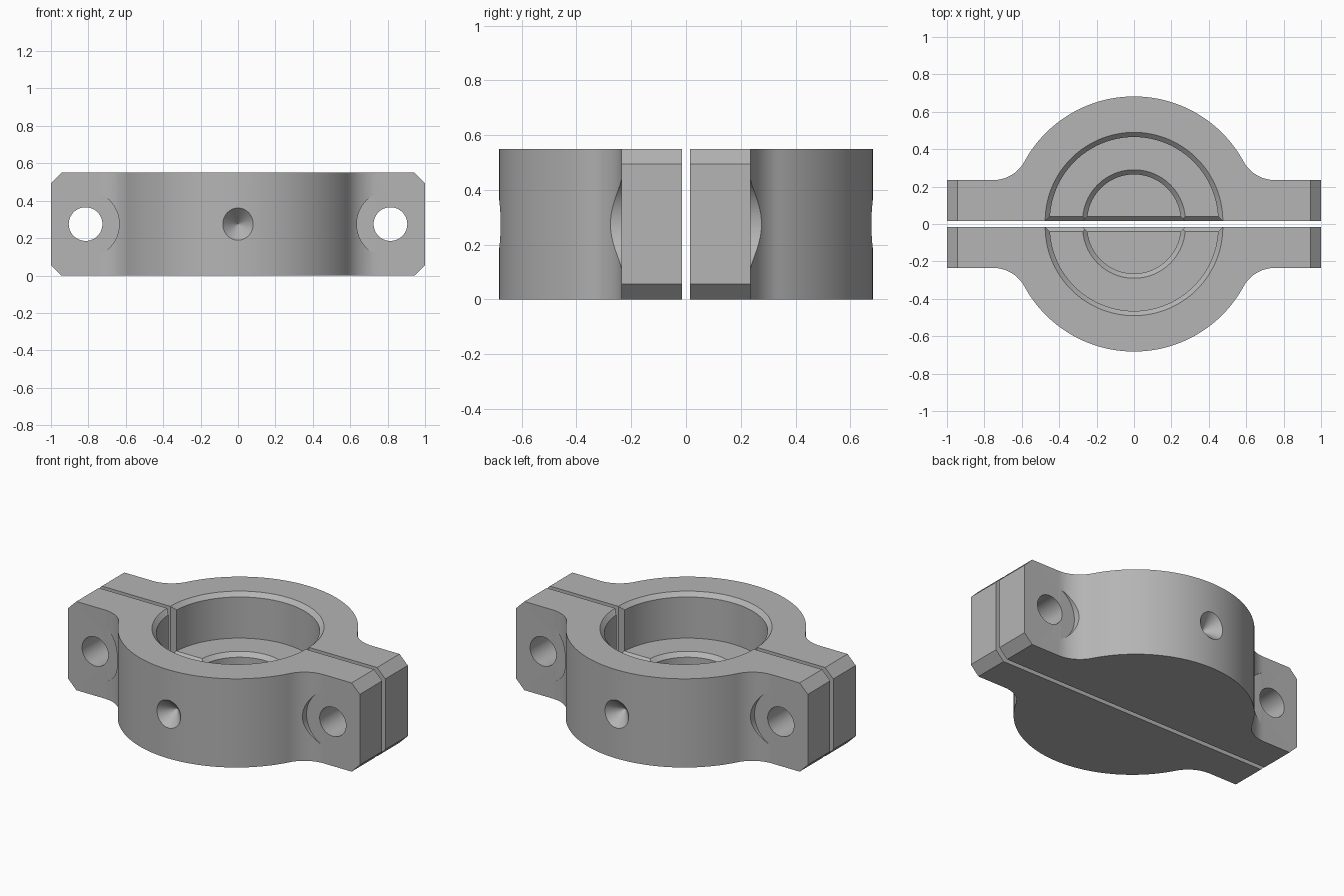
import bpy, bmesh
from math import cos, sin, pi, atan2, sqrt, radians
from mathutils import Matrix, Vector

if "Cube" in bpy.data.objects:
    bpy.data.objects.remove(bpy.data.objects["Cube"], do_unlink=True)

H, FACE, LUG = 0.55, 0.015, 0.235      # height, split face and lug face in y
R_OUT, R_FIL = 0.667, 0.19             # outer body and fillet radii
R_BORE, R_HOLE, BEV = 0.45, 0.25, 0.025
Z_BORE, Z_HOLE = 0.27, 0.12            # floors of the stepped recess
BOLT_X, MID = 0.815, H / 2

steel = bpy.data.materials.new("grey metal")
steel.use_nodes = True
steel.diffuse_color = (0.46, 0.46, 0.46, 1)
steel.node_tree.nodes["Principled BSDF"].inputs["Base Color"].default_value = (0.46, 0.46, 0.46, 1)


def make(name, bm):
    bmesh.ops.recalc_face_normals(bm, faces=bm.faces)
    me = bpy.data.meshes.new(name)
    bm.to_mesh(me)
    bm.free()
    ob = bpy.data.objects.new(name, me)
    bpy.context.collection.objects.link(ob)
    return ob


def loft(rings):
    """Closed solid through matching rings of points."""
    bm = bmesh.new()
    loops = [[bm.verts.new(p) for p in ring] for ring in rings]
    n = len(loops[0])
    for a, b in zip(loops, loops[1:]):
        for i in range(n):
            j = (i + 1) % n
            bm.faces.new((a[i], a[j], b[j], b[i]))
    bm.faces.new(loops[0])
    bm.faces.new(loops[-1])
    return bm


def round_y(name, x, sections, seg=64):
    """Round cutter along y, from (y, radius) sections."""
    rings = [[(x + r * cos(2 * pi * i / seg), y, MID + r * sin(2 * pi * i / seg))
              for i in range(seg)] for y, r in sections]
    return make(name, loft(rings))


def arc(cx, cy, r, a0, a1, n):
    return [(cx + r * cos(a0 + (a1 - a0) * i / n), cy + r * sin(a0 + (a1 - a0) * i / n))
            for i in range(n + 1)]


# Outline of one half: lugs, fillets and the half-round body
fy = LUG + R_FIL
fx = sqrt((R_OUT + R_FIL) ** 2 - (fy - FACE) ** 2)
t = atan2(fy - FACE, fx)
outline = [(1, FACE), (1, LUG)]
outline += arc(fx, fy, R_FIL, -pi / 2, -pi + t, 16)
outline += arc(0, FACE, R_OUT, t, pi - t, 96)[1:-1]
outline += arc(-fx, fy, R_FIL, -t, -pi / 2, 16)
outline += [(-1, LUG), (-1, FACE)]
body = loft([[(x, y, z) for x, y in outline] for z in (0, H)])
ends = [e for e in body.edges
        if all(abs(abs(v.co.x) - 1) < 1e-4 for v in e.verts)
        and abs(e.verts[0].co.z - e.verts[1].co.z) < 1e-4
        and e.verts[0].co.x * e.verts[1].co.x > 0]
bmesh.ops.bevel(body, geom=ends, offset=0.056, segments=1, affect='EDGES')
half = make("back_clamp_half", body)

# Stepped recess with bevelled rims
profile = [(R_HOLE, Z_HOLE), (R_HOLE, Z_BORE - BEV), (R_HOLE + BEV, Z_BORE),
           (R_BORE, Z_BORE), (R_BORE, H - BEV), (R_BORE + 2 * BEV, H + BEV)]
seg = 128
recess = make("recess_cutter", loft(
    [[(r * cos(2 * pi * i / seg), FACE + r * sin(2 * pi * i / seg), z) for i in range(seg)]
     for r, z in profile]))


# Bevel of the recess edge along the split face
def step(o, y):
    right = [(R_HOLE + o, Z_HOLE - o), (R_HOLE + o, Z_BORE - o),
             (R_BORE + o, Z_BORE - o), (R_BORE + o, H + 0.1)]
    return [(x, y, z) for x, z in right] + [(-x, y, z) for x, z in reversed(right)]


split_bevel = make("split_bevel_cutter", loft(
    [step(2 * BEV, FACE - BEV), step(0, FACE + BEV)]))

# Bolt holes, spot faces and the conical dimple
cutters = [recess, split_bevel]
for s in (-1, 1):
    cutters.append(round_y("bolt_cutter", s * BOLT_X, [(-0.1, 0.09), (0.4, 0.09)]))
    cutters.append(round_y("spot_face_cutter", s * BOLT_X, [(LUG + 0.0005, 0.18), (0.6, 0.18)]))
tip = FACE + R_OUT - 0.09
cutters.append(round_y("dimple_cutter", 0, [(tip, 0.001), (tip + 0.18, 0.171)]))

for c in cutters:
    c.hide_render = True
    m = half.modifiers.new(c.name, 'BOOLEAN')
    m.operation, m.solver, m.object = 'DIFFERENCE', 'EXACT', c
bpy.context.view_layer.update()
cut = bpy.data.meshes.new_from_object(half.evaluated_get(bpy.context.evaluated_depsgraph_get()))
half.modifiers.clear()
half.data = cut
for c in cutters:
    bpy.data.objects.remove(c, do_unlink=True)

# Mirrored front half
bm = bmesh.new()
bm.from_mesh(cut)
bmesh.ops.scale(bm, vec=Vector((1, -1, 1)), verts=bm.verts)
bmesh.ops.reverse_faces(bm, faces=bm.faces)
front = make("front_clamp_half", bm)

bpy.ops.object.select_all(action='DESELECT')
for ob in (half, front):
    ob.data.materials.clear()
    ob.data.materials.append(steel)
    ob.select_set(True)
bpy.context.view_layer.objects.active = half
bpy.ops.object.shade_smooth_by_angle(angle=radians(25))
